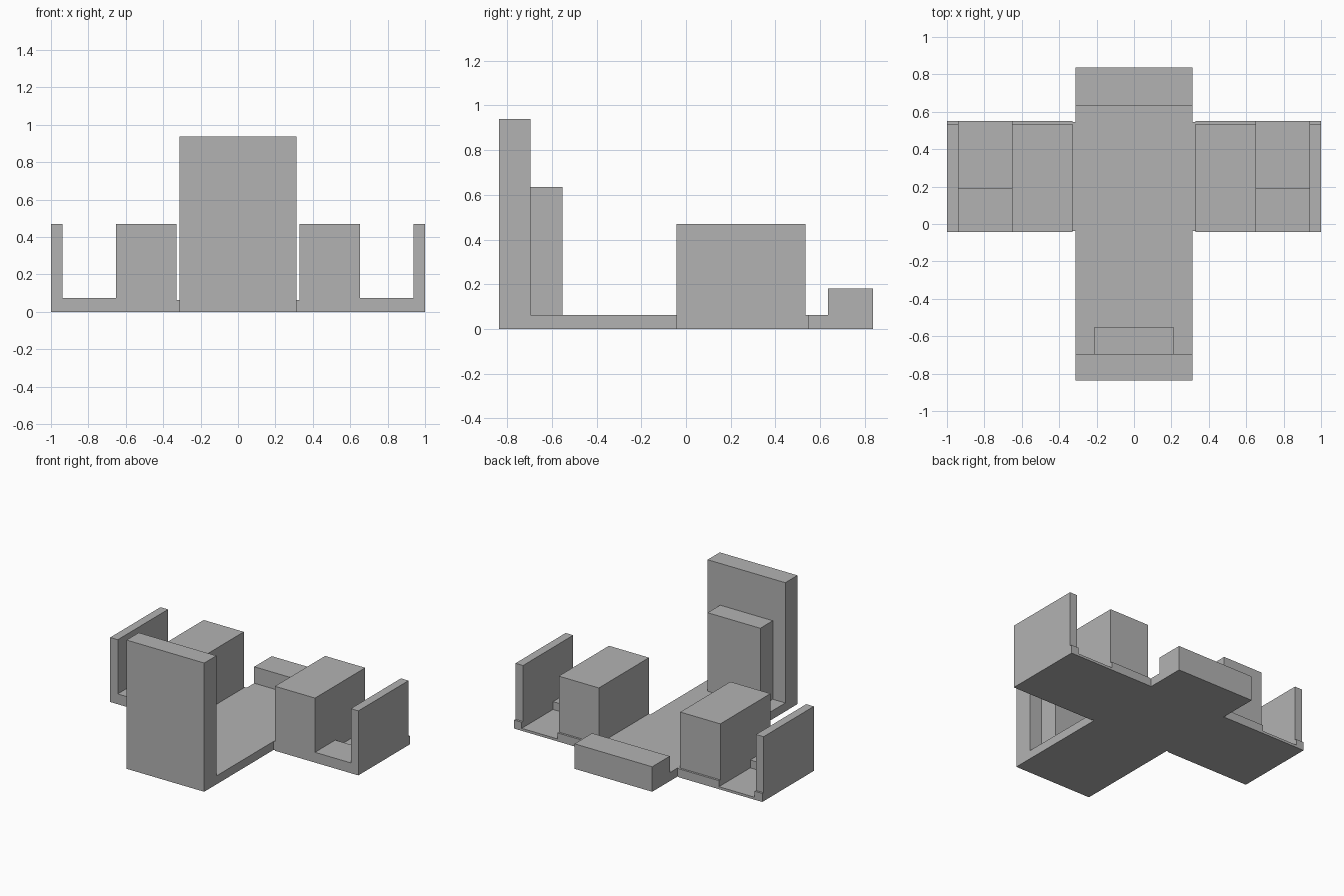
import bpy
import bmesh

if "Cube" in bpy.data.objects:
    bpy.data.objects.remove(bpy.data.objects["Cube"], do_unlink=True)

grey = bpy.data.materials.new("plain grey")
grey.use_nodes = True
GREY = (0.45, 0.45, 0.45, 1)
grey.diffuse_color = GREY
grey.node_tree.nodes["Principled BSDF"].inputs["Base Color"].default_value = GREY


def box(name, x, y, z, mirrored=False):
    """Box from (low, high) ranges; optionally mirrored across x = 0."""
    bm = bmesh.new()
    bmesh.ops.create_cube(bm, size=1)
    for v in bm.verts:
        v.co = [r[0] if c < 0 else r[1] for c, r in zip(v.co, (x, y, z))]
    mesh = bpy.data.meshes.new(name)
    bm.to_mesh(mesh)
    bm.free()
    mesh.materials.append(grey)
    obj = bpy.data.objects.new(name, mesh)
    bpy.context.collection.objects.link(obj)
    if mirrored:
        obj.modifiers.new("Mirror", "MIRROR").use_mirror_merge = False
    return obj


FLOOR = 0.062             # height of the cross-shaped base
HALF = 0.313              # half width of the long arm
FRONT, BACK = -0.836, 0.836
INNER, MID, OUTER = 0.328, 0.651, 0.939   # side arm divisions along x
ARM_FRONT, ARM_BACK, WALL_BACK = -0.043, 0.55, 0.535

# Long arm with the tall front wall, its stepped support and the back sill
box("floor", (-HALF, HALF), (-0.696, 0.634), (0, FLOOR))
box("front_wall", (-HALF, HALF), (FRONT, -0.696), (0, 0.938))
box("front_step", (-0.212, 0.212), (-0.696, -0.552), (FLOOR, 0.634))
box("back_sill", (-HALF, HALF), (0.634, BACK), (0, 0.182))

# Side arms: joint strip, block, tray with raised front, outer wall
box("joint_strip", (HALF, INNER), (-0.037, 0.546), (0, FLOOR), True)
for name, x in (("side_block", (INNER, MID)), ("outer_wall", (OUTER, 1.0))):
    box(name, x, (ARM_FRONT, WALL_BACK), (0, 0.47), True)
    box(name + "_lip", x, (WALL_BACK, ARM_BACK), (0, FLOOR), True)
box("tray_floor", (MID, OUTER), (0.19, ARM_BACK), (0, 0.018), True)
box("tray_front", (MID, OUTER), (ARM_FRONT, 0.19), (0, 0.075), True)
